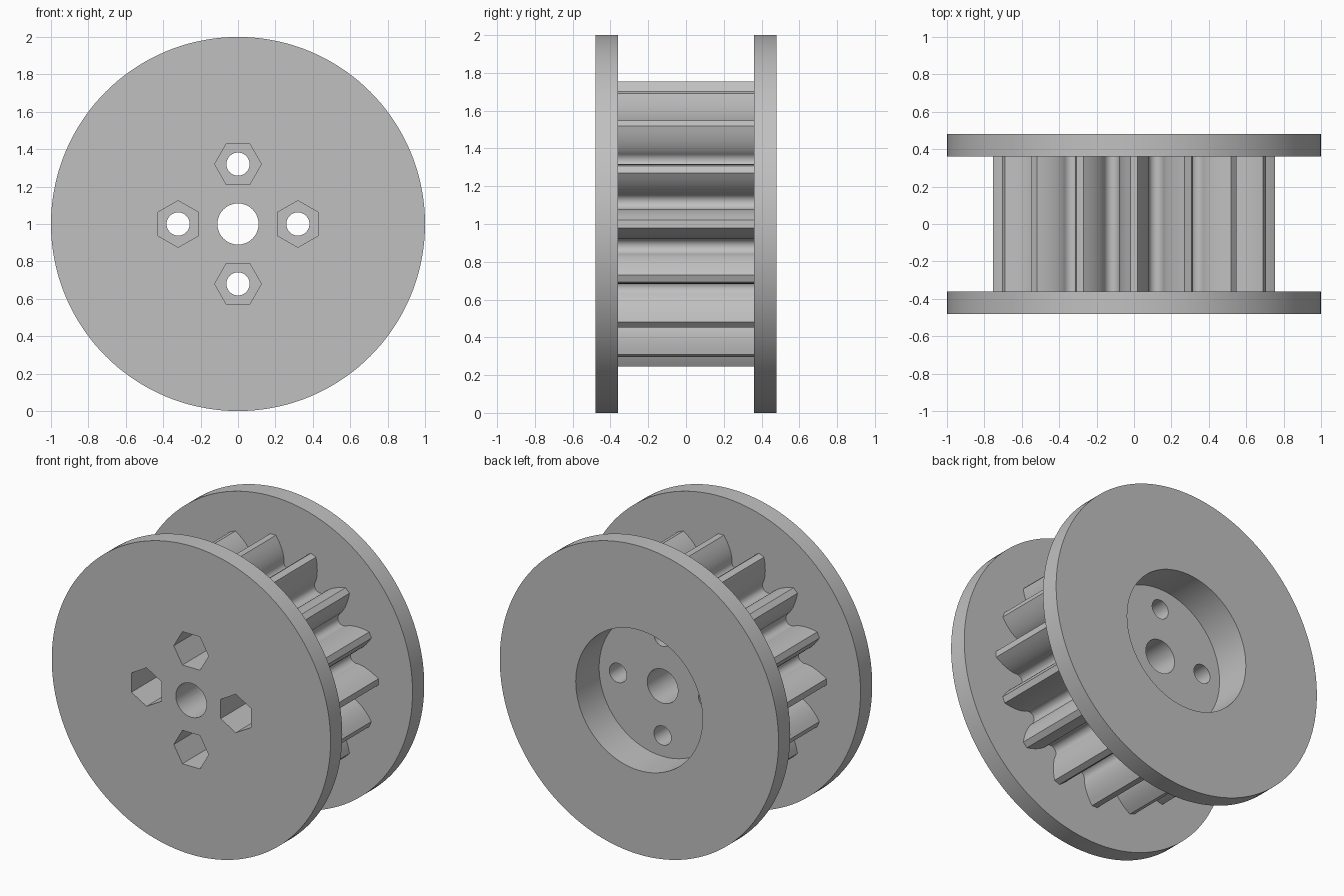
import bpy
import bmesh
from math import acos, cos, pi, sin, sqrt, tan, radians

old = bpy.data.objects.get("Cube")
if old:
    bpy.data.objects.remove(old, do_unlink=True)

GREY = (0.53, 0.53, 0.53, 1)
grey = bpy.data.materials.new("plain grey")
grey.use_nodes = True
grey.diffuse_color = GREY
grey.node_tree.nodes["Principled BSDF"].inputs["Base Color"].default_value = GREY

CENTRE_Z = 1.0


def ring(radius, sides, x=0.0, z=0.0, turn=0.0):
    """Regular polygon outline in the x-z plane."""
    step = 2 * pi / sides
    return [(x + radius * cos(turn + i * step), z + radius * sin(turn + i * step))
            for i in range(sides)]


def prism(name, outline, front, back):
    """Extrude an x-z outline from y = front to y = back."""
    bm = bmesh.new()
    face = bm.faces.new([bm.verts.new((x, front, z + CENTRE_Z)) for x, z in outline])
    new = bmesh.ops.extrude_face_region(bm, geom=[face])["geom"]
    verts = [v for v in new if isinstance(v, bmesh.types.BMVert)]
    bmesh.ops.translate(bm, verts=verts, vec=(0, back - front, 0))
    bmesh.ops.recalc_face_normals(bm, faces=bm.faces)
    mesh = bpy.data.meshes.new(name)
    bm.to_mesh(mesh)
    bm.free()
    mesh.materials.append(grey)
    obj = bpy.data.objects.new(name, mesh)
    bpy.context.collection.objects.link(obj)
    return obj


def gear_outline(teeth, tip, base, root, pressure):
    """Involute teeth joined by rounded valleys."""
    def involute(a):
        return tan(a) - a

    pitch = 2 * pi / teeth
    base_half = pitch / 4 + involute(pressure)
    gap_half = pitch / 2 - base_half
    flank = []
    for i in range(9):
        r = base + (tip - base) * (i / 8) ** 1.5
        flank.append((r, base_half - involute(acos(base / r))))
    points = []
    for t in range(teeth):
        c = t * pitch
        polar = [(r, c - h) for r, h in flank]
        polar += [(r, c + h) for r, h in reversed(flank)]
        for i in range(1, 12):
            s = pi * i / 12
            polar.append((base - (base - root) * sin(s),
                          c + pitch / 2 - gap_half * cos(s)))
        points += [(r * cos(a), r * sin(a)) for r, a in polar]
    return points


# Solid parts
parts = [
    prism("front_flange", ring(1, 144), -0.48, -0.36),
    prism("back_flange", ring(1, 144), 0.36, 0.48),
    prism("toothed_hub", gear_outline(16, 0.755, 0.608, 0.566, radians(25)), -0.36, 0.36),
]

# Cutters: shaft bore, rear pocket, bolt holes and hexagonal nut pockets
cutters = [
    prism("bore_cutter", ring(0.11, 48), -0.6, 0.6),
    prism("rear_pocket_cutter", ring(0.455, 96), 0.24, 0.6),
]
for i in range(4):
    a = i * pi / 2
    x, z = 0.32 * cos(a), 0.32 * sin(a)
    cutters.append(prism("bolt_hole_cutter", ring(0.062, 32, x, z), -0.6, 0.6))
    cutters.append(prism("nut_pocket_cutter", ring(0.125, 6, x, z, a + pi / 2), -0.6, -0.08))

for part in parts:
    bpy.ops.object.select_all(action="DESELECT")
    part.select_set(True)
    bpy.context.view_layer.objects.active = part
    for cutter in cutters:
        mod = part.modifiers.new("cut", "BOOLEAN")
        mod.operation = "DIFFERENCE"
        mod.solver = "EXACT"
        mod.object = cutter
        bpy.ops.object.modifier_apply(modifier=mod.name)
    bpy.ops.object.shade_smooth_by_angle(angle=radians(30))

for cutter in cutters:
    bpy.data.objects.remove(cutter, do_unlink=True)
